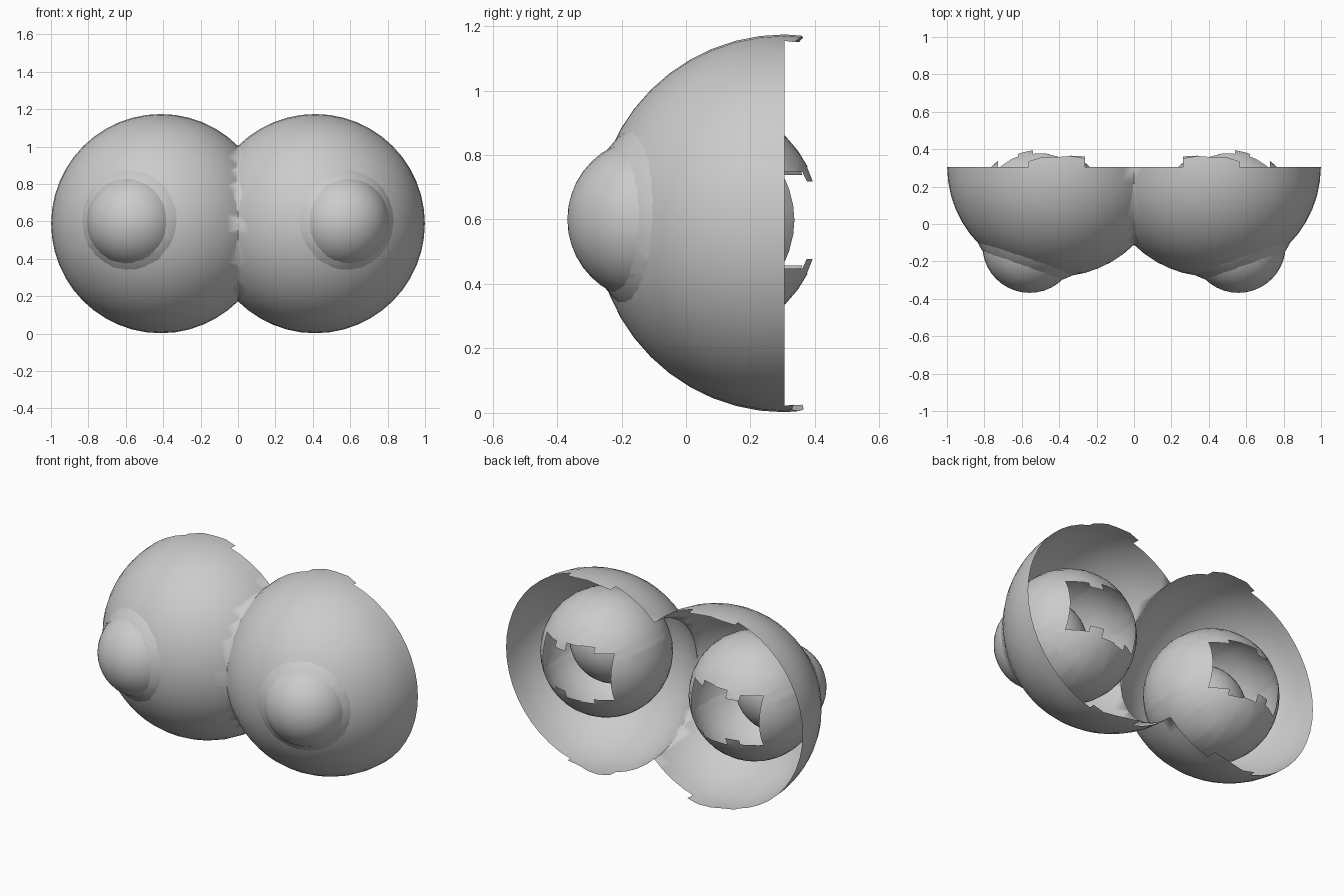
import bpy, bmesh, random
from math import pi
from mathutils import Matrix, Vector

if "Cube" in bpy.data.objects:
    bpy.data.objects.remove(bpy.data.objects["Cube"])

random.seed(4)


def sphere(center, radius, segs, rings):
    """UV sphere with its poles on the y axis."""
    bm = bmesh.new()
    bmesh.ops.create_uvsphere(bm, u_segments=segs, v_segments=rings, radius=radius)
    bmesh.ops.transform(bm, verts=bm.verts,
                        matrix=Matrix.Translation(center) @ Matrix.Rotation(pi / 2, 4, 'X'))
    return bm


def cut(bm, co, no, clear_outer=False):
    bmesh.ops.bisect_plane(bm, geom=bm.verts[:] + bm.edges[:] + bm.faces[:], dist=1e-5,
                           plane_co=co, plane_no=no, clear_outer=clear_outer)


def remove_faces(bm, test):
    doomed = [f for f in bm.faces if test(f.calc_center_median())]
    bmesh.ops.delete(bm, geom=doomed, context='FACES')


def finish(bm, name):
    """Turn into a smooth object mirrored across x = 0."""
    me = bpy.data.meshes.new(name)
    bm.to_mesh(me)
    bm.free()
    ob = bpy.data.objects.new(name, me)
    bpy.context.collection.objects.link(ob)
    me.polygons.foreach_set("use_smooth", [True] * len(me.polygons))
    mod = ob.modifiers.new("mirror", 'MIRROR')
    mod.use_clip = True
    mod.merge_threshold = 0.002
    return ob


# Outer shell: open half sphere with ragged tabs at top and bottom of the rim
BACK = 0.305
c = Vector((0.413, BACK, 0.588))
R = 0.586
bm = sphere(c, R, 48, 24)
TAB = 0.055
cut(bm, c + Vector((0, TAB, 0)), (0, 1, 0), True)
cut(bm, c, (0, 1, 0))
remove_faces(bm, lambda p: p.y > BACK + 0.001 and abs(p.x - c.x) > 0.155)
for v in bm.verts:
    if v.co.y > BACK + 0.03:
        v.co.y -= random.uniform(-0.008, 0.035)
cut(bm, (0, 0, 0), (-1, 0, 0), True)
finish(bm, "outer_shell")

# Inner ball: pokes through the shell, with a stepped hole in the back
c2 = Vector((0.5, 0.05, 0.598))
bm = sphere(c2, 0.367, 32, 20)
steps = [-0.228, -0.13, -0.05, 0.04, 0.12, 0.228]
tops = [0.14, 0.17, 0.165, 0.12, 0.15]
for x in steps:
    cut(bm, c2 + Vector((x, 0, 0)), (1, 0, 0))
for z in sorted(set(tops)):
    cut(bm, c2 + Vector((0, 0, z)), (0, 0, 1))
    cut(bm, c2 - Vector((0, 0, z)), (0, 0, 1))


def in_hole(p):
    d = p - c2
    return d.y > 0 and any(a < d.x < b and abs(d.z) < t
                           for a, b, t in zip(steps, steps[1:], tops))


remove_faces(bm, in_hole)
finish(bm, "inner_ball")

# Front bulb: small ball set into the front of the inner ball
finish(sphere(Vector((0.558, -0.115, 0.6)), 0.253, 32, 20), "front_bulb")
